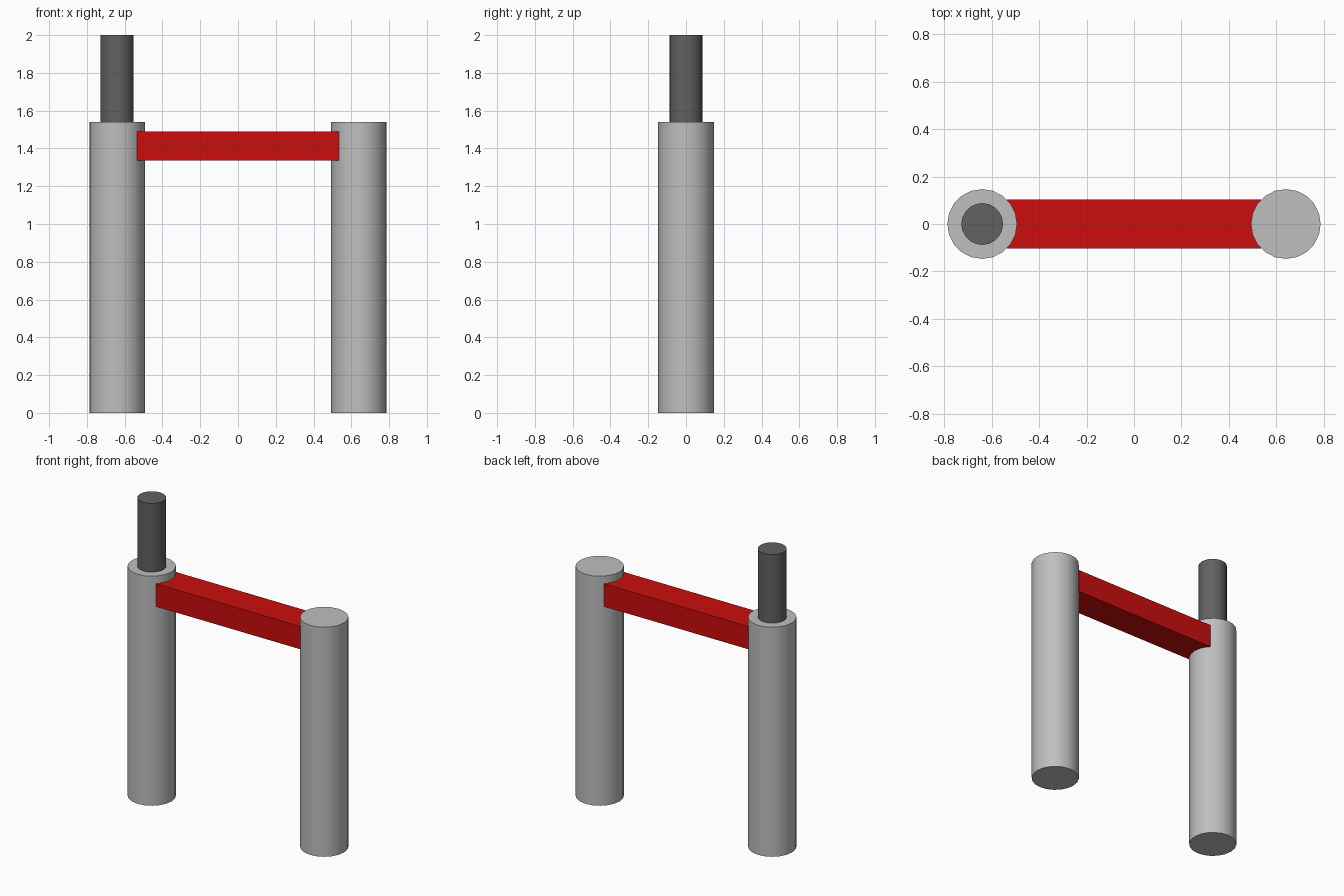
import bpy
import math

if "Cube" in bpy.data.objects:
    bpy.data.objects.remove(bpy.data.objects["Cube"], do_unlink=True)


def material(name, color):
    mat = bpy.data.materials.new(name)
    mat.use_nodes = True
    mat.diffuse_color = color
    mat.node_tree.nodes["Principled BSDF"].inputs["Base Color"].default_value = color
    return mat


def cylinder(name, x, radius, bottom, top, sides, mat):
    bpy.ops.mesh.primitive_cylinder_add(
        vertices=sides, radius=radius, depth=top - bottom,
        location=(x, 0, (bottom + top) / 2))
    obj = bpy.context.object
    obj.name = name
    obj.data.materials.append(mat)
    bpy.ops.object.shade_smooth_by_angle(angle=math.radians(35))
    return obj


light_grey = material("light grey", (0.52, 0.52, 0.52, 1))
dark_grey = material("dark grey", (0.12, 0.12, 0.12, 1))
red = material("red", (0.6, 0.004, 0.004, 1))

POST_X, POST_TOP = 0.64, 1.54

# Two upright posts
for side, sign in (("left", 1), ("right", -1)):
    cylinder(side + "_post", sign * POST_X, 0.147, 0, POST_TOP, 20, light_grey)

# Thin pin standing on the right post
cylinder("top_pin", -POST_X, 0.088, POST_TOP, 2, 20, dark_grey)

# Crossbar between the posts
bpy.ops.mesh.primitive_cube_add(size=1, location=(0, 0, 1.412))
crossbar = bpy.context.object
crossbar.name = "crossbar"
crossbar.dimensions = (1.07, 0.208, 0.153)
bpy.ops.object.transform_apply(location=False, rotation=False, scale=True)
crossbar.data.materials.append(red)
